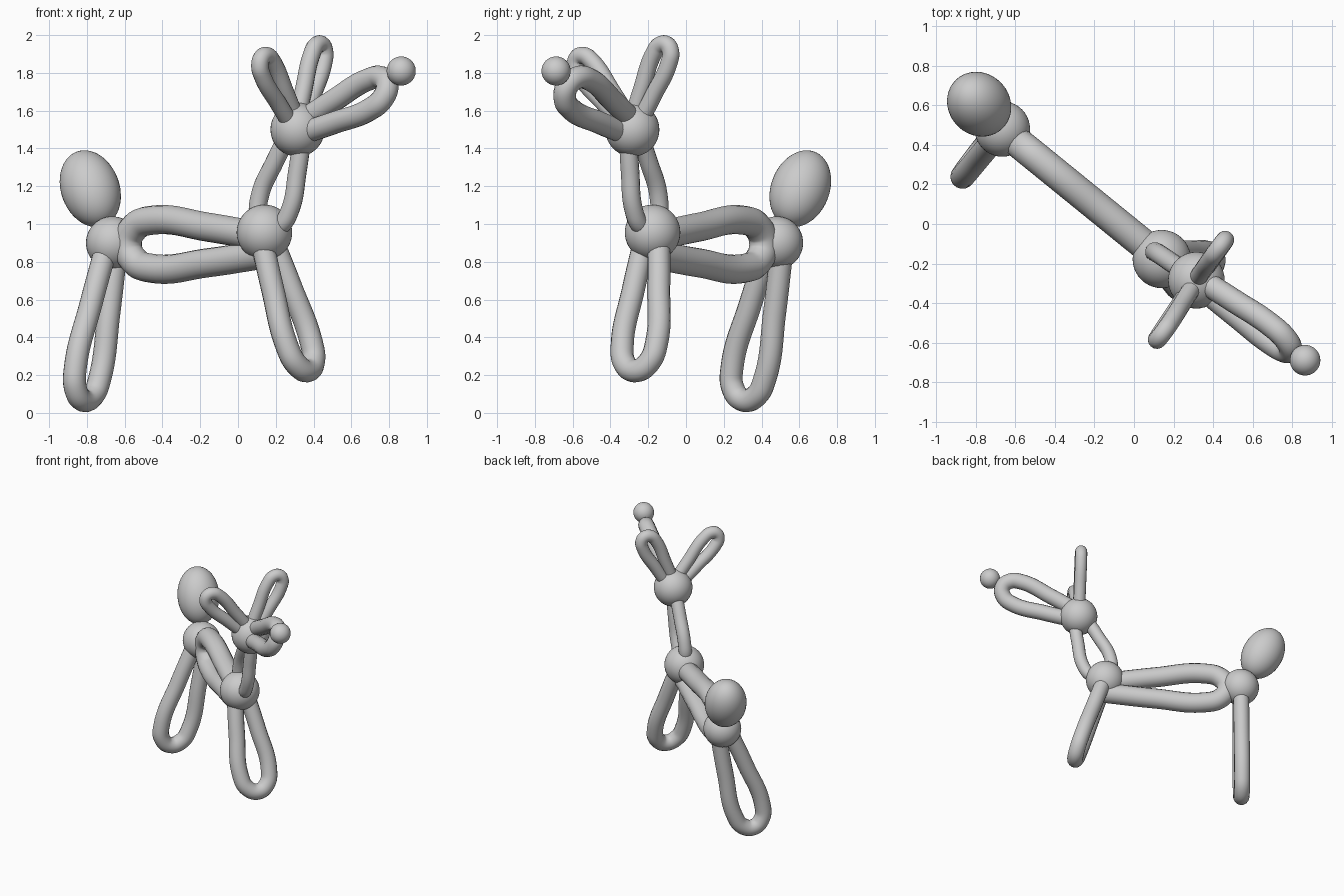
import bpy
from mathutils import Vector

if "Cube" in bpy.data.objects:
    bpy.data.objects.remove(bpy.data.objects["Cube"])

FORWARD = Vector((0.78, -0.62, 0))   # heading of the animal
SIDE = Vector((0.60, 0.80, 0))       # across the animal


def ball(name, loc, radii, axis=(0, 0, 1)):
    bpy.ops.mesh.primitive_uv_sphere_add(segments=40, ring_count=24, location=loc)
    ob = bpy.context.object
    ob.name = name
    ob.scale = radii
    ob.rotation_euler = Vector(axis).to_track_quat('Z', 'Y').to_euler()
    bpy.ops.object.shade_smooth()


def loop(name, start, tip, spread, w, r):
    """Teardrop tube: narrow at start, round at tip (tip is the outer end)."""
    start, tip = Vector(start), Vector(tip)
    d = (tip - start).normalized()
    n = (spread - d * spread.dot(d)).normalized()
    length = (tip - start).length - r
    k = length - 1.3 * w
    half = [(0, .35 * w), (k * .5, .74 * w), (k, w), (length - .38 * w, .7 * w)]
    prof = half + [(length, 0)] + [(a, -h) for a, h in reversed(half)]

    cu = bpy.data.curves.new(name, 'CURVE')
    cu.dimensions = '3D'
    cu.bevel_depth = r
    cu.bevel_resolution = 6
    cu.resolution_u = 10
    cu.use_fill_caps = True
    sp = cu.splines.new('BEZIER')
    sp.bezier_points.add(len(prof) - 1)
    for p, (a, h) in zip(sp.bezier_points, prof):
        p.co = start + d * a + n * h
        p.handle_left_type = p.handle_right_type = 'AUTO'
    ob = bpy.data.objects.new(name, cu)
    bpy.context.collection.objects.link(ob)
    bpy.ops.object.select_all(action='DESELECT')
    ob.select_set(True)
    bpy.context.view_layer.objects.active = ob
    bpy.ops.object.convert(target='MESH')
    bpy.ops.object.shade_smooth()


rear, chest, head = (-.665, .48, .90), (.14, -.177, .955), (.315, -.284, 1.50)

# Knot balls, nose and egg-shaped tail
ball("rear_joint", rear, (.14,) * 3)
ball("chest_joint", chest, (.147,) * 3)
ball("head_joint", head, (.143,) * 3)
ball("nose", (.864, -.688, 1.81), (.077,) * 3)
ball("tail", (-.782, .605, 1.187), (.155, .155, .215), (-.32, .35, .88))

# Body and neck loops
loop("body", (.14, -.177, .885), (-.645, .46, .895), Vector((0, 0, 1)), .127, .077)
loop("neck", head, (.14, -.177, .93), FORWARD, .11, .049)

# Leg loops
loop("front_leg", chest, (.385, -.27, .165), SIDE, .112, .061)
loop("rear_leg", rear, (-.835, .287, .01), SIDE, .112, .061)

# Snout loop, slightly twisted, and ears
loop("snout", head, (.835, -.66, 1.755), Vector((0, 0, 1)) + SIDE * .4, .092, .06)
loop("ear_left", head, (.11, -.60, 1.915), SIDE, .056, .046)
loop("ear_right", head, (.455, -.085, 1.99), SIDE, .056, .046)
